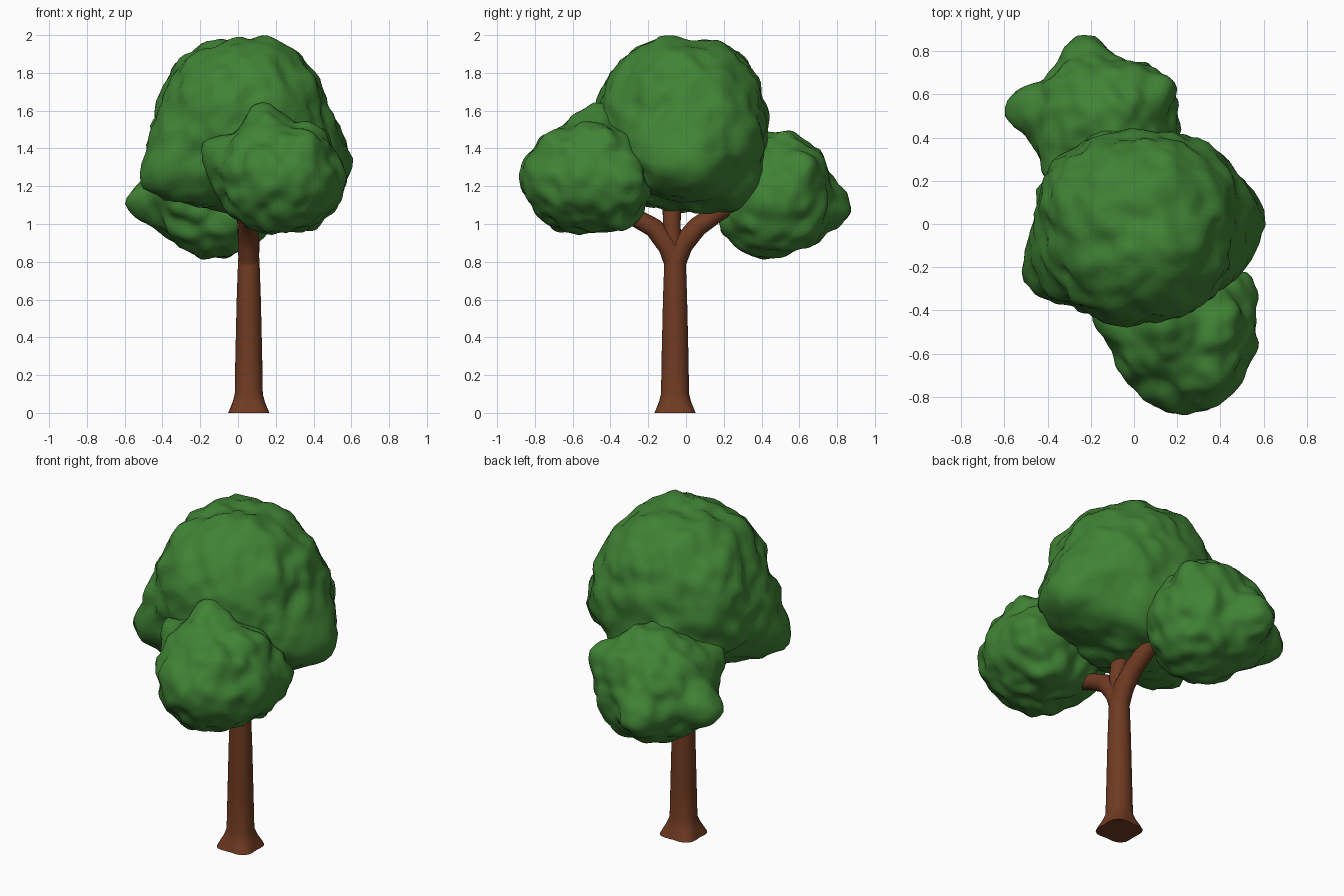
import bpy, bmesh, math
from mathutils import Vector, noise

old = bpy.data.objects.get("Cube")
if old:
    bpy.data.objects.remove(old, do_unlink=True)


def material(name, rgb):
    m = bpy.data.materials.new(name)
    m.use_nodes = True
    m.diffuse_color = (*rgb, 1)
    m.node_tree.nodes["Principled BSDF"].inputs["Base Color"].default_value = (*rgb, 1)
    return m


LEAF = material("leaf green", (0.052, 0.228, 0.036))
BARK = material("bark brown", (0.16, 0.043, 0.016))


def finish(bm, name, mat):
    bmesh.ops.recalc_face_normals(bm, faces=bm.faces)
    for f in bm.faces:
        f.smooth = True
    mesh = bpy.data.meshes.new(name)
    bm.to_mesh(mesh)
    bm.free()
    mesh.materials.append(mat)
    obj = bpy.data.objects.new(name, mesh)
    bpy.context.collection.objects.link(obj)
    return obj


def foliage(name, centre, radii, bulges, seed, power=2.3):
    """Lumpy rounded mass; each bulge is (tip position, angular width)."""
    c, shift = Vector(centre), Vector((seed, seed * 2, seed * 3))

    def reach(d):
        return sum(abs(d[i] / radii[i]) ** power for i in range(3)) ** (-1 / power)

    pulls = []
    for tip, width in bulges:
        v = Vector(tip) - c
        d = v.normalized()
        pulls.append((d, v.length, width))

    def surface(d, amounts):
        return reach(d) + sum(m * math.exp(-(d.angle(a) / w) ** 2)
                              for m, (a, _, w) in zip(amounts, pulls))

    # Settle overlapping bulges so that each tip ends at its own position
    amounts = [0.0] * len(pulls)
    for _ in range(20):
        for i, (a, length, _) in enumerate(pulls):
            amounts[i] += 0.8 * (length - surface(a, amounts))

    bm = bmesh.new()
    bmesh.ops.create_icosphere(bm, subdivisions=5, radius=1)
    for v in bm.verts:
        d = v.co.normalized()
        r = surface(d, amounts)
        p = d * r
        r += 0.025 * noise.noise(p * 6 + shift) + 0.026 * noise.noise(p * 12 + shift) - 0.002
        v.co = c + d * r
    return finish(bm, name, LEAF)


def tube(name, path, sides=20, lobes=0):
    """Closed round limb along (x, y, z, radius, lobe depth) stations."""
    bm = bmesh.new()
    pts = [Vector(p[:3]) for p in path]
    rings = []
    for i, p in enumerate(path):
        t = (pts[min(i + 1, len(pts) - 1)] - pts[max(i - 1, 0)]).normalized()
        w = t.cross(Vector((1, 0, 0))).normalized()
        u = w.cross(t)
        ring = []
        for k in range(sides):
            a = math.tau * k / sides
            r = p[3] * (1 - p[4] * math.cos(lobes * a))
            ring.append(bm.verts.new(pts[i] + r * (u * math.cos(a) + w * math.sin(a))))
        rings.append(ring)
    for a, b in zip(rings, rings[1:]):
        for k in range(sides):
            n = (k + 1) % sides
            bm.faces.new((a[k], a[n], b[n], b[k]))
    bm.faces.new(rings[0])
    bm.faces.new(rings[-1])
    obj = finish(bm, name, BARK)
    bpy.ops.object.select_all(action="DESELECT")
    obj.select_set(True)
    bpy.context.view_layer.objects.active = obj
    bpy.ops.object.shade_smooth_by_angle(angle=math.radians(50))
    return obj


# Trunk with a flared, four-cornered foot
X, Y = 0.057, -0.058
tube("trunk", [(X, Y, 0, 0.118, 0.1), (X, Y, 0.02, 0.109, 0.09),
               (X, Y, 0.06, 0.089, 0.05), (X, Y, 0.1, 0.075, 0.01),
               (X, Y, 0.3, 0.071, 0), (X, Y, 0.6, 0.064, 0),
               (X, Y, 0.8, 0.057, 0), (X, Y, 0.89, 0.05, 0)], sides=32, lobes=4)

# Three limbs from the fork
tube("front_branch", [(X, Y, 0.78, 0.053, 0), (0.056, -0.09, 0.88, 0.057, 0),
                      (0.055, -0.17, 0.98, 0.052, 0), (0.06, -0.28, 1.04, 0.047, 0),
                      (0.08, -0.4, 1.08, 0.04, 0), (0.12, -0.5, 1.13, 0.03, 0)])
tube("back_branch", [(X, Y, 0.78, 0.053, 0), (0.057, -0.02, 0.89, 0.057, 0),
                     (0.05, 0.06, 0.985, 0.053, 0), (0.04, 0.18, 1.07, 0.049, 0),
                     (0, 0.36, 1.15, 0.03, 0)])
tube("centre_branch", [(X, Y, 0.84, 0.046, 0), (0.055, -0.075, 0.98, 0.046, 0),
                       (0.035, -0.075, 1.1, 0.05, 0), (0.02, -0.05, 1.3, 0.03, 0)])

# Large crown, wide and flattened underneath
foliage("main_crown", (0.02, -0.01, 1.52), (0.46, 0.44, 0.45),
        [((-0.48, -0.25, 1.2), 0.36), ((0.6, 0.03, 1.28), 0.38),
         ((-0.49, -0.1, 1.42), 0.35), ((-0.15, 0.21, 1.95), 0.28),
         ((0.12, -0.1, 1.99), 0.4), ((-0.02, -0.47, 1.64), 0.45),
         ((0.12, 0.35, 1.12), 0.38), ((0.42, 0.31, 1.45), 0.35),
         ((-0.4, 0.22, 1.36), 0.35), ((0.04, -0.03, 1.07), 0.45),
         ((0.48, -0.22, 1.27), 0.3), ((0.41, 0, 1.77), 0.35),
         ((0.24, -0.42, 1.6), 0.35), ((-0.38, -0.1, 1.7), 0.35)], 3.1)

# Lower front clump
foliage("front_clump", (0.23, -0.52, 1.24), (0.32, 0.32, 0.28),
        [((0.12, -0.45, 1.65), 0.34), ((-0.19, -0.42, 1.41), 0.32),
         ((0.53, -0.24, 1.24), 0.35), ((0.56, -0.58, 1.28), 0.3),
         ((0.42, -0.47, 1.52), 0.35), ((0.25, -0.87, 1.24), 0.5),
         ((0.38, -0.33, 0.97), 0.35), ((0.06, -0.64, 1.52), 0.32),
         ((0.36, -0.2, 1.14), 0.4), ((-0.1, -0.42, 1.15), 0.4),
         ((0.15, -0.6, 0.96), 0.4)], 7.7)

# Lower back clump
foliage("back_clump", (-0.13, 0.48, 1.14), (0.32, 0.29, 0.3),
        [((-0.6, 0.54, 1.11), 0.33), ((-0.24, 0.87, 1.07), 0.36),
         ((0.14, 0.68, 1.32), 0.35), ((0.21, 0.42, 1.12), 0.38),
         ((-0.06, 0.48, 1.5), 0.42), ((-0.13, 0.4, 0.82), 0.45),
         ((-0.38, 0.18, 1.29), 0.38), ((-0.08, 0.7, 1.41), 0.35),
         ((-0.05, 0.2, 0.97), 0.45), ((-0.4, 0.5, 1.36), 0.35),
         ((0.1, 0.68, 1.05), 0.35), ((-0.2, 0.62, 0.87), 0.35)], 12.3)
